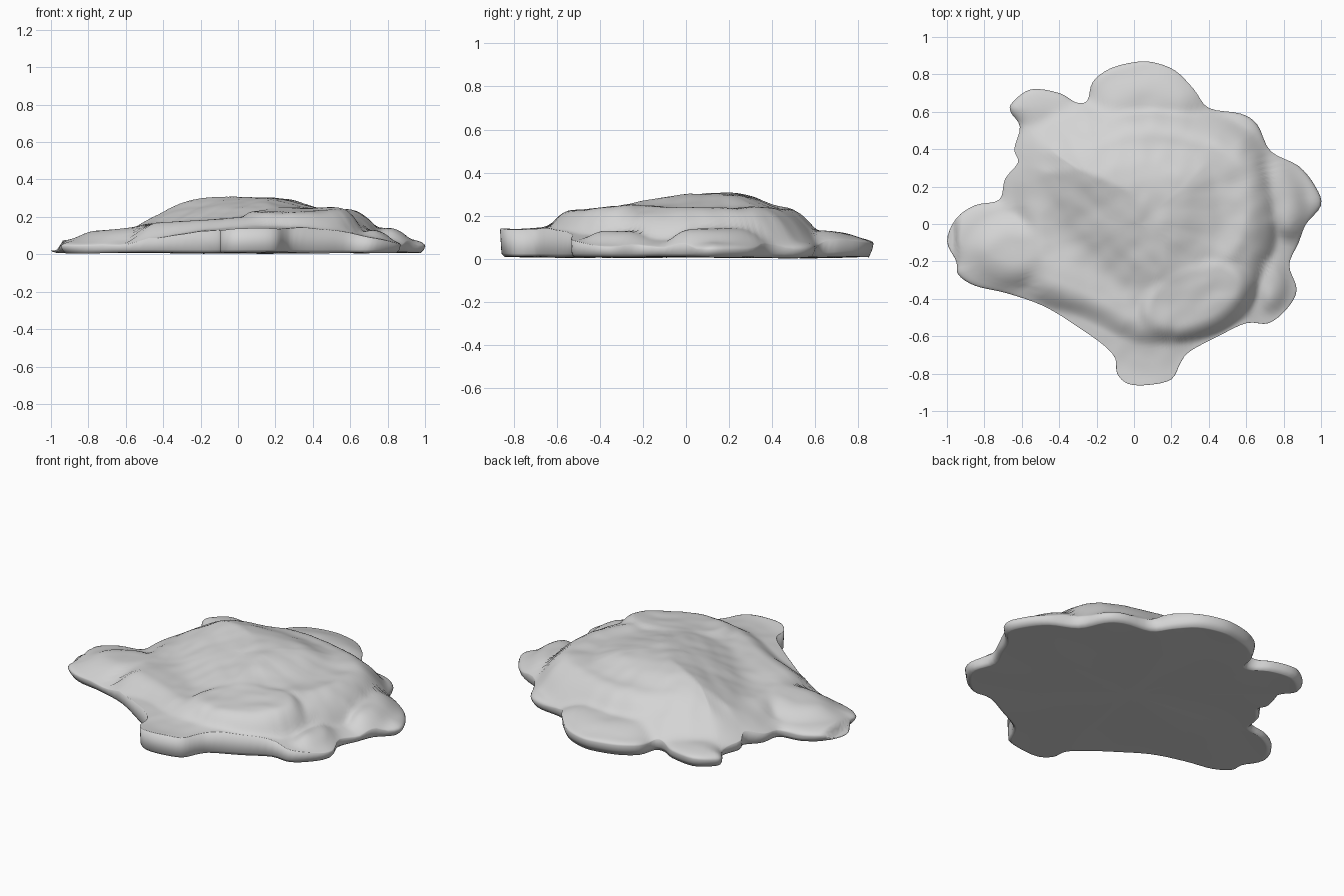
import bpy
import bmesh
import math
from mathutils import Vector, noise

if "Cube" in bpy.data.objects:
    bpy.data.objects.remove(bpy.data.objects["Cube"], do_unlink=True)


def spline(points, steps):
    """Closed smooth curve through the points."""
    n, out = len(points), []
    for i in range(n):
        a, b, c, d = (Vector(points[(i + k) % n]) for k in (-1, 0, 1, 2))
        for k in range(steps):
            t = k / steps
            out.append(b + (c - a) * (t / 2) + (a * 2 - b * 5 + c * 4 - d) * (t * t / 2)
                       + (b * 3 - a - c * 3 + d) * (t ** 3 / 2))
    return out


def oval(x, y, length, width, turn=0.0):
    """Turned ellipse as a loop of points."""
    out = []
    for i in range(24):
        a = math.tau * i / 24
        u, v = length * math.cos(a), width * math.sin(a)
        out.append(Vector((x + u * math.cos(turn) - v * math.sin(turn),
                           y + u * math.sin(turn) + v * math.cos(turn))))
    return out


def make_edges(loop):
    """Edge list prepared for quick distance checks."""
    edges = []
    for i, p in enumerate(loop):
        q = loop[(i + 1) % len(loop)]
        edges.append((p.x, p.y, q.x - p.x, q.y - p.y, (q - p).length_squared))
    return edges


def inside_distance(x, y, edges):
    """Distance to the loop, positive inside and negative outside."""
    best, inside = 100.0, False
    for px, py, dx, dy, size in edges:
        ax, ay = x - px, y - py
        t = min(1.0, max(0.0, (ax * dx + ay * dy) / size))
        best = min(best, (ax - t * dx) ** 2 + (ay - t * dy) ** 2)
        if (py > y) != (py + dy > y) and ax < ay * dx / dy:
            inside = not inside
    return math.sqrt(best) if inside else -math.sqrt(best)


def clamp(value):
    return min(1.0, max(0.0, value))


def soft_max(a, b, k=0.025):
    h = max(k - abs(a - b), 0.0) / k
    return max(a, b) + h * h * k / 4


# Footprint with its rounded lobes
footprint = spline([
    (1, .1), (.97, .2), (.88, .31), (.73, .39), (.66, .53), (.57, .59), (.4, .62),
    (.32, .72), (.22, .82), (.1, .865), (0, .865), (-.13, .83), (-.22, .76), (-.25, .66),
    (-.31, .65), (-.4, .7), (-.55, .72), (-.65, .65), (-.66, .6), (-.61, .52),
    (-.64, .4), (-.62, .33), (-.69, .24), (-.72, .13), (-.85, .1), (-.95, .03),
    (-1, -.09), (-.95, -.2), (-.94, -.27), (-.85, -.33), (-.68, -.37), (-.48, -.44),
    (-.3, -.55), (-.16, -.65), (-.1, -.72), (-.09, -.8), (-.03, -.855),
    (.08, -.86), (.2, -.83), (.25, -.74), (.3, -.68), (.45, -.6), (.6, -.53),
    (.72, -.53), (.82, -.45), (.87, -.35), (.83, -.22), (.88, -.1), (.92, 0)], 4)
footprint_edges = make_edges(footprint)

ledges = []


def add_ledge(loop, foot, top, tilt_x, tilt_y, width):
    """Raised area with a rounded edge and a tilted top."""
    ledges.append((make_edges(loop), foot, top, tilt_x, tilt_y, width))


# Main body
body = spline([(-.66, .1), (-.57, .5), (-.1, .65), (.42, .61), (.7, .42), (.8, 0),
               (.61, -.5), (.3, -.67), (0, -.69), (-.32, -.52), (-.57, -.39)], 3)
add_ledge(body, .05, .18, .05, -.03, .17)
# Low arm, rear slope and two side shoulders
add_ledge(oval(-.64, -.14, .29, .22), .05, .21, .115, 0, .16)
add_ledge(oval(.08, .62, .31, .22), .07, .13, 0, 0, .16)
add_ledge(oval(.77, .14, .16, .25, .3), .06, .14, 0, 0, .14)
add_ledge(oval(.72, -.32, .12, .18), .06, .13, 0, 0, .12)
# Upper plate
plate = spline([(-.46, .25), (-.3, .48), (.1, .59), (.6, .45), (.72, .1), (.6, -.25),
                (.2, -.39), (-.13, -.2)], 3)
add_ledge(plate, .15, .24, 0, -.01, .13)
# Front boulder
add_ledge(oval(.32, -.39, .37, .25, .4), .1, .27, 0, .09, .12)
# Summit
summit = spline([(-.42, .28), (.02, -.3), (.28, -.32), (.46, -.05), (.4, .34), (-.12, .46)], 4)
add_ledge(summit, .22, .3, 0, .06, .34)


def lip_limit(x):
    """Thin lip at the tip of the arm."""
    return .02 + max(0.0, x + .96) * 2.5


def rim_height(x, y):
    return min(lip_limit(x), .042 + .03 * clamp((y - .55) * 4))


def height(x, y):
    rim = rim_height(x, y)
    t = clamp(inside_distance(x, y, footprint_edges) / .14)
    z = rim + (.082 + .025 * y - rim) * math.sqrt(1 - (1 - t) ** 2)
    for edges, foot, top, tilt_x, tilt_y, width in ledges:
        peak = top + tilt_x * x + tilt_y * y
        t = min(1.0, inside_distance(x, y, edges) / width)
        rise = 1 - (1 - t) ** 2 if t > 0 else 2 * t
        z = soft_max(z, foot + max(peak - foot, .01) * rise)
    # gentle stone unevenness, fading out at the rim
    bumps = noise.noise(Vector((x * 5, y * 5, 1))) + noise.noise(Vector((x * 11, y * 11, 4))) / 2
    return min(lip_limit(x), z + bumps * .01 * clamp((z - .04) / .16))


# Rock surface: rings running from the underside over the rim to the centre
bm = bmesh.new()
centre = Vector((.03, 0))
ring_count = 44
rings = []


def add_ring(scale, z_rule):
    ring = []
    for p in footprint:
        q = centre + (p - centre) * scale
        ring.append(bm.verts.new((q.x, q.y, z_rule(q.x, q.y))))
    rings.append(ring)


def underside(x, y):
    return .008 + .008 * noise.noise(Vector((x * 3, y * 3, 7)))


for scale in (.3, .6, .8, .92, .96, .975):
    add_ring(scale, underside)
add_ring(.992, lambda x, y: rim_height(x, y) * .5 + .004)
for i in range(ring_count):
    add_ring(1 - (i / ring_count) ** 1.4, height)

count = len(footprint)
for low, high in zip(rings, rings[1:]):
    for i in range(count):
        j = (i + 1) % count
        bm.faces.new((low[i], low[j], high[j], high[i]))
for ring, z_rule in ((rings[0], underside), (rings[-1], height)):
    hub = bm.verts.new((centre.x, centre.y, z_rule(*centre)))
    for i in range(count):
        bm.faces.new((ring[i], ring[(i + 1) % count], hub))
bmesh.ops.recalc_face_normals(bm, faces=bm.faces)

mesh = bpy.data.meshes.new("rock")
bm.to_mesh(mesh)
bm.free()
rock = bpy.data.objects.new("rock", mesh)
bpy.context.collection.objects.link(rock)

# Stone colour
stone = bpy.data.materials.new("light_grey_stone")
stone.use_nodes = True
colour = (.66, .66, .66, 1)
stone.diffuse_color = colour
shader = next(n for n in stone.node_tree.nodes if n.type == "BSDF_PRINCIPLED")
shader.inputs["Base Color"].default_value = colour
mesh.materials.append(stone)

for face in mesh.polygons:
    face.use_smooth = True
